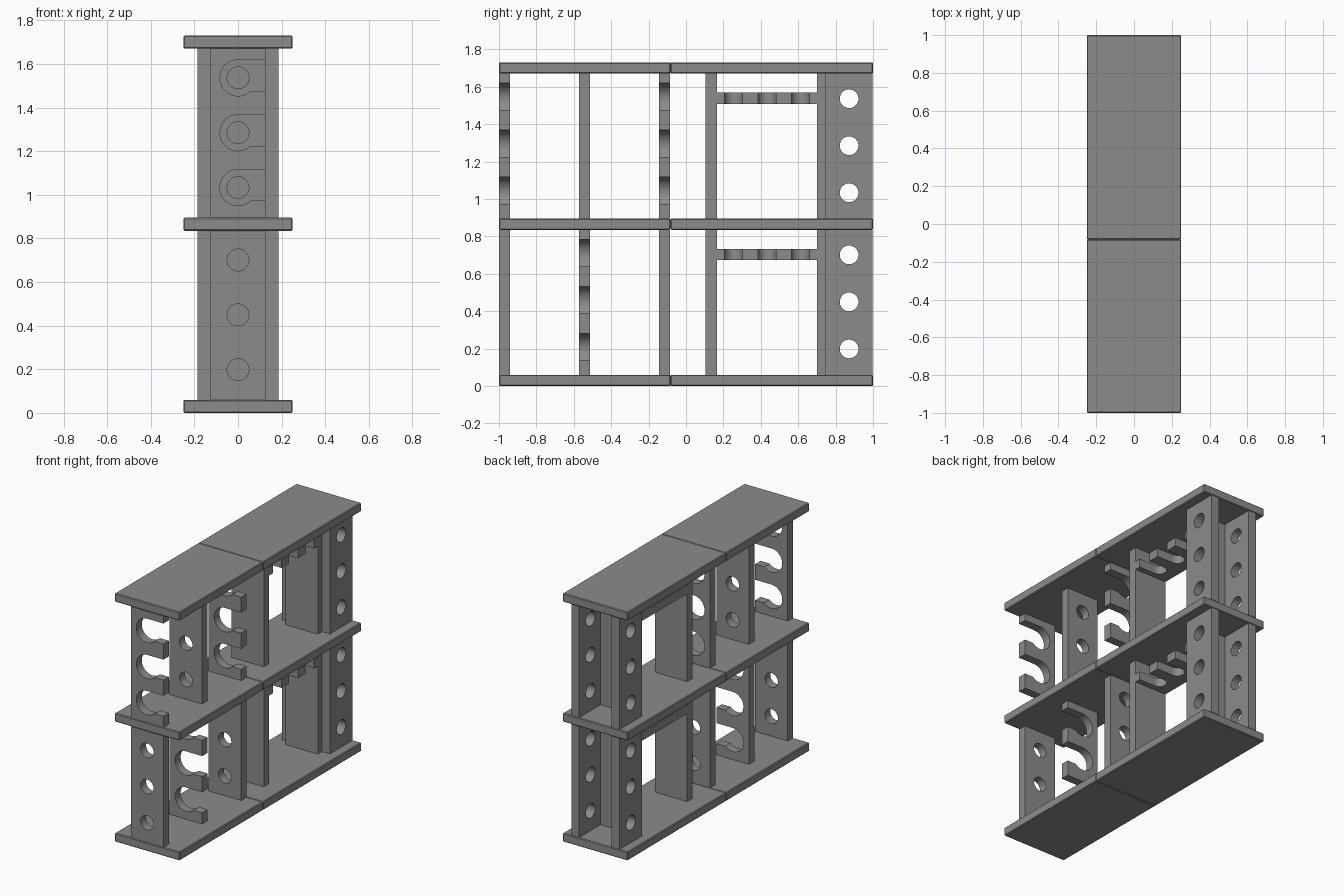
import bpy, bmesh
from math import pi, sin, cos, asin
from mathutils import Matrix

cube = bpy.data.objects.get("Cube")
if cube:
    bpy.data.objects.remove(cube, do_unlink=True)

GREY = (0.26, 0.26, 0.26, 1)
grey = bpy.data.materials.new("mid grey")
grey.use_nodes = True
grey.diffuse_color = GREY
grey.node_tree.nodes["Principled BSDF"].inputs["Base Color"].default_value = GREY

T = 0.06            # board thickness
W = 0.125           # half width of the uprights
STOREY = 0.835      # height from one shelf to the next
CENTRES = [0.198, 0.4495, 0.701]   # hole and hook heights within a storey

# Orientations for flat plates drawn in local XY
FLAT = Matrix.Identity(4)
FACING_FRONT = Matrix.Rotation(pi / 2, 4, 'X')
FACING_SIDE = Matrix.Rotation(pi / 2, 4, 'Z') @ FACING_FRONT


def add_object(name, mesh):
    obj = bpy.data.objects.new(name, mesh)
    bpy.context.collection.objects.link(obj)
    mesh.materials.clear()
    mesh.materials.append(grey)
    return obj


def box(name, x, y, z, bevel=0.0):
    bm = bmesh.new()
    bmesh.ops.create_cube(bm, size=1)
    for v in bm.verts:
        for i, (lo, hi) in enumerate((x, y, z)):
            v.co[i] = lo if v.co[i] < 0 else hi
    mesh = bpy.data.meshes.new(name)
    bm.to_mesh(mesh)
    bm.free()
    obj = add_object(name, mesh)
    if bevel:
        mod = obj.modifiers.new("edge", 'BEVEL')
        mod.width, mod.segments = bevel, 1
    return obj


def arc(cx, cy, r, start, end, steps=32):
    angles = [start + (end - start) * i / steps for i in range(steps + 1)]
    return [(cx + r * cos(a), cy + r * sin(a)) for a in angles]


def plate(name, outlines, orient, offset):
    """Fill outlines (inner ones become holes) and give them thickness T."""
    curve = bpy.data.curves.new(name, 'CURVE')
    curve.dimensions, curve.fill_mode = '2D', 'BOTH'
    curve.extrude = T / 2
    for points in outlines:
        spline = curve.splines.new('POLY')
        spline.points.add(len(points) - 1)
        for p, (a, b) in zip(spline.points, points):
            p.co = (a, b, 0, 1)
        spline.use_cyclic_u = True
    temp = bpy.data.objects.new("temp", curve)
    mesh = bpy.data.meshes.new_from_object(temp)
    bpy.data.objects.remove(temp)
    bm = bmesh.new()
    bm.from_mesh(mesh)
    bmesh.ops.remove_doubles(bm, verts=bm.verts, dist=1e-5)
    bmesh.ops.recalc_face_normals(bm, faces=bm.faces)
    bm.transform(Matrix.Translation(offset) @ orient)
    bm.to_mesh(mesh)
    bm.free()
    mesh.name = name
    obj = add_object(name, mesh)
    bpy.ops.object.select_all(action='DESELECT')
    bpy.context.view_layer.objects.active = obj
    obj.select_set(True)
    bpy.ops.object.shade_smooth_by_angle(angle=pi / 6)
    return obj


def holed(lo, hi, centres):
    frame = [(-W, lo), (W, lo), (W, hi), (-W, hi)]
    return [frame] + [arc(0, c, 0.05, 0, 2 * pi)[:-1] for c in centres]


def notched(lo, hi, centres, r, lip):
    """Rectangle with round-ended slots open to +x; lip is the slot's lower depth."""
    points = [(-W, lo), (W, lo)]
    for c in centres:
        points.append((W, c - lip))
        points += arc(0, c, r, -asin(lip / r), -1.5 * pi)
        points.append((W, c + r))
    return [points + [(W, hi), (-W, hi)]]


# Shelves, each made of two boards
for level, label in enumerate(("bottom", "middle", "top")):
    z = (level * STOREY, level * STOREY + T)
    box(label + "_shelf_front", (-0.25, 0.25), (-1, -0.083), z, 0.005)
    box(label + "_shelf_back", (-0.25, 0.25), (-0.083, 1), z, 0.005)

for storey, label in enumerate(("lower", "upper")):
    base = storey * STOREY
    lo, hi = base + T, base + STOREY
    centres = [base + c for c in CENTRES]

    # Front uprights alternate between holed posts and hook plates
    for i, y in enumerate((-0.97, -0.543, -0.115)):
        if (i + storey) % 2:
            plate(label + "_hook_plate", notched(lo, hi, centres, 0.083, 0.06),
                  FACING_FRONT, (0, y, 0))
        else:
            plate(label + "_holed_post", holed(lo, hi, centres), FACING_FRONT, (0, y, 0))

    # Solid uprights that carry the slotted rack
    box(label + "_middle_panel", (-W, W), (0.105, 0.165), (lo, hi))
    box(label + "_rear_panel", (-W, W), (0.70, 0.76), (lo, hi))
    plate(label + "_slotted_rack",
          notched(0.165, 0.70, (0.254, 0.4325, 0.611), 0.048, 0.048),
          FLAT, (0, 0, base + 0.703))

    # Pair of holed plates along the sides at the back
    for side, name in ((-1, "right"), (1, "left")):
        plate(f"{label}_{name}_side_plate", holed(lo, hi, centres), FACING_SIDE,
              (side * (W + T / 2), 0.872, 0))
